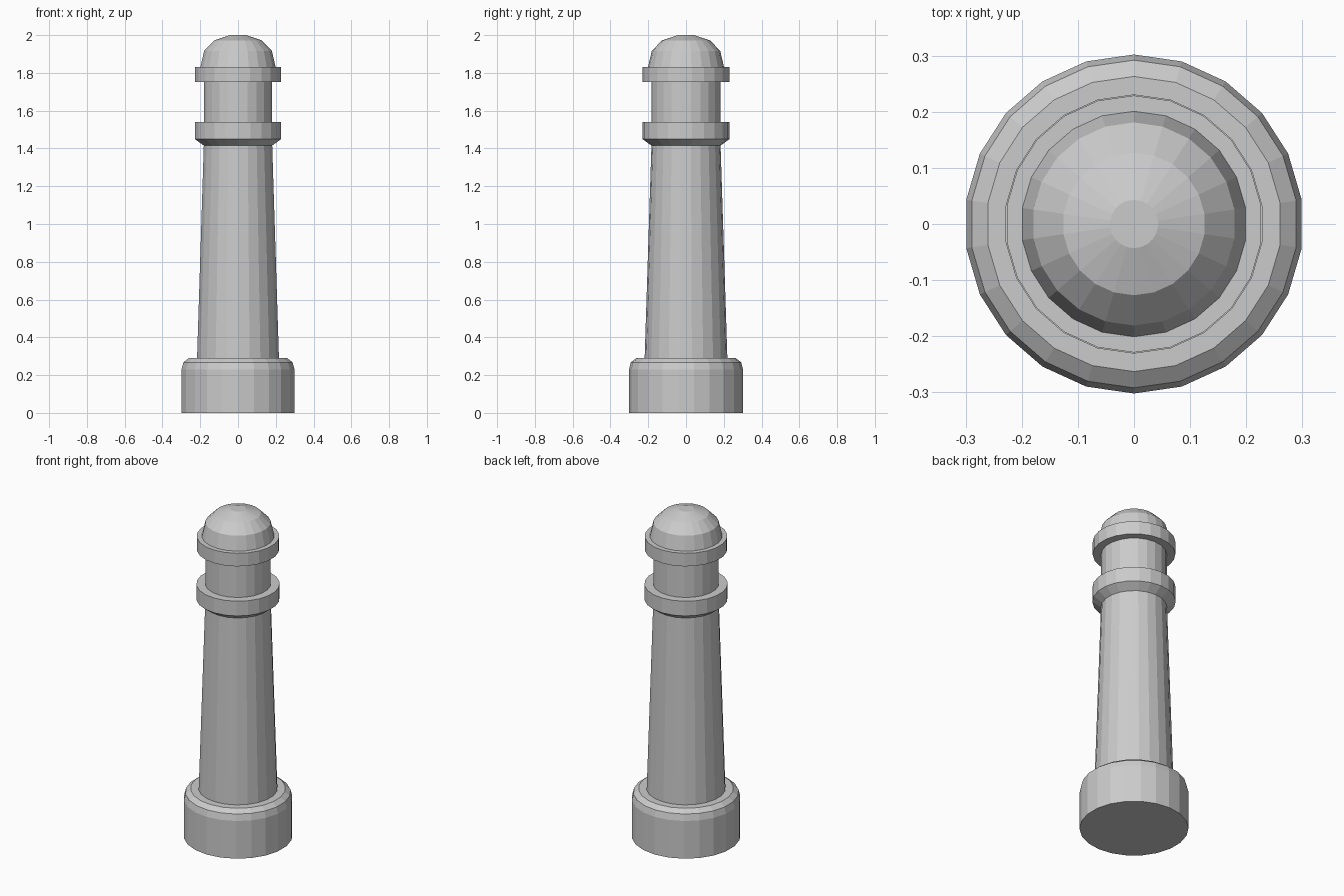
import bpy, bmesh
from math import pi, sin, cos

if "Cube" in bpy.data.objects:
    bpy.data.objects.remove(bpy.data.objects["Cube"])

SIDES = 22


def lathe(name, profile, cap_bottom=False, cap_top=False):
    """Flat-faced turned part from (radius, height) points, listed bottom to top."""
    bm = bmesh.new()
    rings = []
    for r, z in profile:
        angles = [pi / 2 + 2 * pi * i / SIDES for i in range(SIDES)]
        rings.append([bm.verts.new((r * cos(a), r * sin(a), z)) for a in angles])
    for lo, hi in zip(rings, rings[1:]):
        for i in range(SIDES):
            j = (i + 1) % SIDES
            bm.faces.new((lo[i], lo[j], hi[j], hi[i]))
    if cap_bottom:
        bm.faces.new(rings[0][::-1])
    if cap_top:
        bm.faces.new(rings[-1])
    mesh = bpy.data.meshes.new(name)
    bm.to_mesh(mesh)
    bm.free()
    obj = bpy.data.objects.new(name, mesh)
    bpy.context.collection.objects.link(obj)
    return obj


# Foot block with rounded shoulder and ledge
lathe("base", [(0.302, 0), (0.302, 0.23), (0.292, 0.268), (0.263, 0.29), (0.219, 0.29)],
      cap_bottom=True)

# Tapering post
lathe("shaft", [(0.219, 0.29), (0.183, 1.415)])

# Lower collar with sloped underside
lathe("collar", [(0.183, 1.415), (0.231, 1.45), (0.231, 1.54), (0.182, 1.54)])

# Straight neck between the collars
lathe("neck", [(0.182, 1.54), (0.182, 1.752)])

# Upper ring
lathe("upper_ring", [(0.182, 1.752), (0.229, 1.752), (0.229, 1.832), (0.201, 1.832)])

# Faceted domed cap
lathe("dome", [(0.201, 1.832), (0.181, 1.917), (0.127, 1.972), (0.043, 2.0)], cap_top=True)
